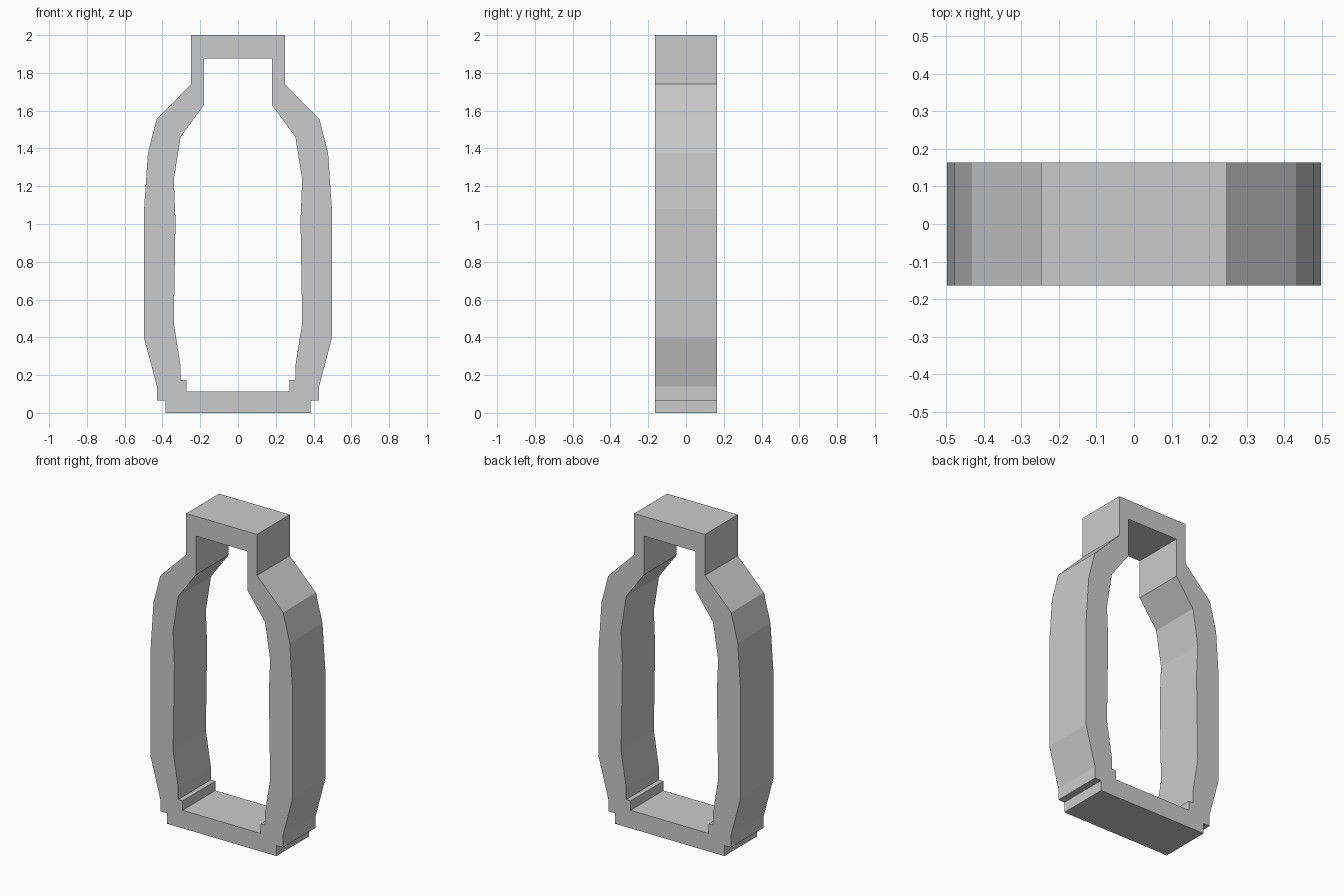
import bpy
from math import pi

if "Cube" in bpy.data.objects:
    bpy.data.objects.remove(bpy.data.objects["Cube"])

DEPTH = 0.328

# Right-hand half profiles (x, z), bottom to top
OUTER = [(0.384, 0), (0.384, 0.066), (0.429, 0.066), (0.429, 0.14), (0.497, 0.395),
         (0.497, 1.08), (0.477, 1.375), (0.431, 1.555), (0.248, 1.74), (0.248, 2.0)]
INNER = [(0.273, 0.114), (0.273, 0.174), (0.304, 0.174), (0.304, 0.25), (0.340, 0.475),
         (0.331, 1.02), (0.340, 1.235), (0.304, 1.46), (0.180, 1.63), (0.180, 1.875)]


def add_loop(curve, half):
    """Mirror a half profile into a closed outline."""
    pts = half + [(-x, z) for x, z in reversed(half)]
    spline = curve.splines.new('POLY')
    spline.points.add(len(pts) - 1)
    for p, (x, z) in zip(spline.points, pts):
        p.co = (x, z, 0, 1)
    spline.use_cyclic_u = True
    spline.use_smooth = False


# Bottle-shaped frame: outer outline with inner opening, extruded along y
curve = bpy.data.curves.new("bottle_frame", 'CURVE')
curve.dimensions = '2D'
curve.fill_mode = 'BOTH'
curve.extrude = DEPTH / 2
add_loop(curve, OUTER)
add_loop(curve, INNER)

frame = bpy.data.objects.new("bottle_frame", curve)
bpy.context.collection.objects.link(frame)
frame.rotation_euler = (pi / 2, 0, 0)

# Turn into a flat-shaded mesh with welded edges
bpy.context.view_layer.objects.active = frame
frame.select_set(True)
bpy.ops.object.convert(target='MESH')
bpy.ops.object.transform_apply(location=False, rotation=True, scale=False)
bpy.ops.object.mode_set(mode='EDIT')
bpy.ops.mesh.select_all(action='SELECT')
bpy.ops.mesh.remove_doubles(threshold=0.0005)
bpy.ops.mesh.normals_make_consistent(inside=False)
bpy.ops.object.mode_set(mode='OBJECT')
bpy.ops.object.shade_flat()
